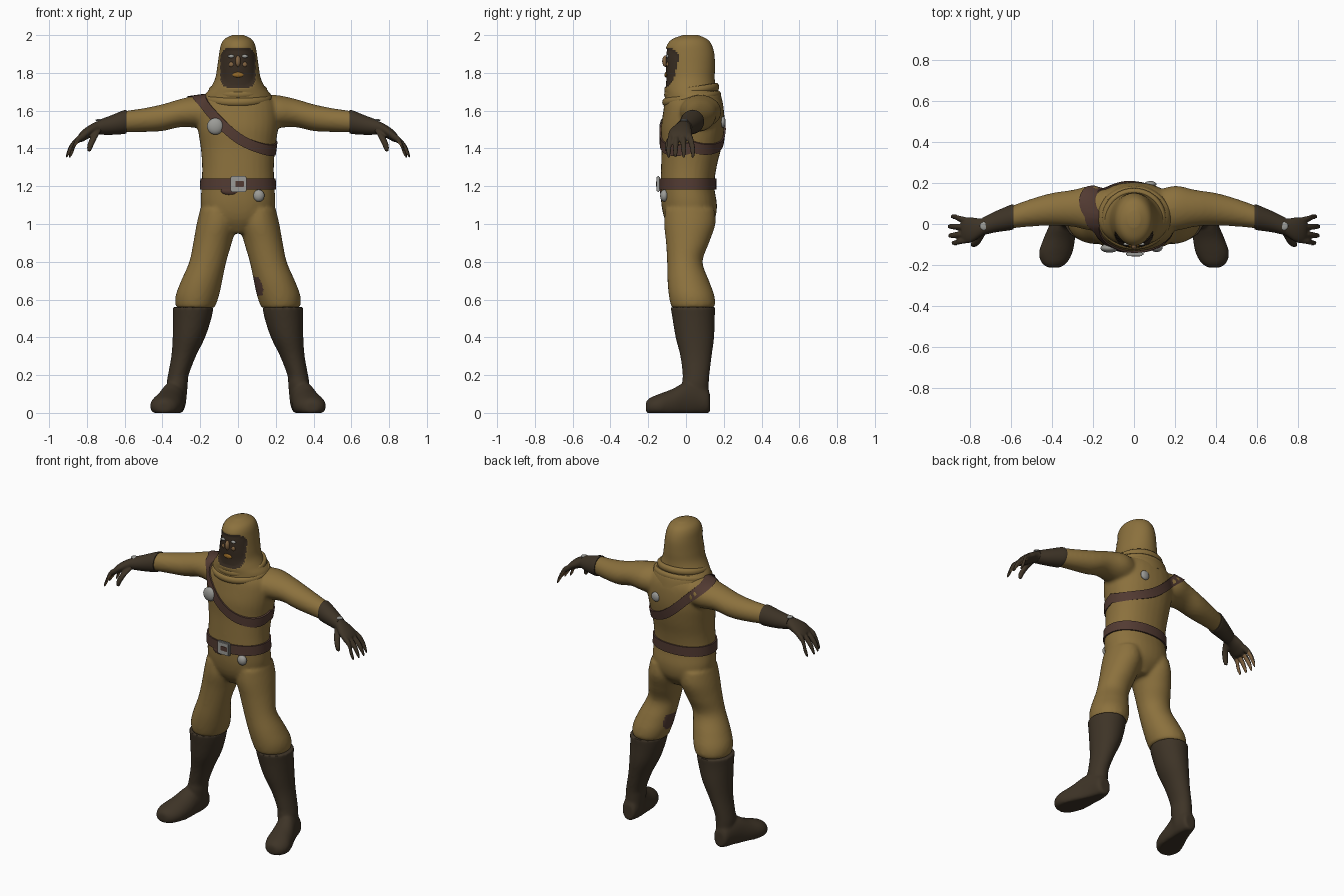
import bpy, bmesh, math
from mathutils import Vector, Matrix
from mathutils.bvhtree import BVHTree

if "Cube" in bpy.data.objects:
    bpy.data.objects.remove(bpy.data.objects["Cube"])


def material(name, *rgb):
    m = bpy.data.materials.new(name)
    m.use_nodes = True
    m.diffuse_color = (*rgb, 1)
    bsdf = next(n for n in m.node_tree.nodes if n.type == 'BSDF_PRINCIPLED')
    bsdf.inputs["Base Color"].default_value = (*rgb, 1)
    return m


OCHRE = material("ochre_cloth", 0.26, 0.165, 0.047)
LEATHER = material("dark_leather", 0.048, 0.034, 0.02)
STRAP = material("brown_strap", 0.085, 0.043, 0.032)
FACE = material("dark_face", 0.04, 0.026, 0.016)
METAL = material("grey_metal", 0.33, 0.33, 0.31)
SKIN = material("tan_skin", 0.23, 0.13, 0.055)
GOLD = material("orange_mouth", 0.3, 0.14, 0.02)


def smooth_rows(rows, steps=5):
    """Catmull-Rom interpolation of the section list."""
    rows = [Vector(r) for r in rows]
    out = []
    for i in range(len(rows) - 1):
        a, b, c, d = (rows[max(0, min(len(rows) - 1, i + k))] for k in (-1, 0, 1, 2))
        for s in range(steps):
            t = s / steps
            out.append(b + (c - a) * (t / 2) + (2 * a - 5 * b + 4 * c - d) * (t * t / 2)
                       + (3 * b - a - 3 * c + d) * (t ** 3 / 2))
    return out + [rows[-1]]


def loft(bm, rows, axis='Z', side=1, segs=32, power=1):
    """Elliptic sections (x, y, z, radius, radius) square to an axis."""
    rings = []
    for x, y, z, r1, r2 in smooth_rows(rows):
        ring = []
        for k in range(segs):
            t = math.tau * k / segs
            c = math.copysign(abs(math.cos(t)) ** power, math.cos(t)) * r1
            s = math.copysign(abs(math.sin(t)) ** power, math.sin(t)) * r2
            offset = {'Z': (c, s, 0), 'X': (0, c, s), 'Y': (c, 0, s)}[axis]
            p = Vector((x, y, z)) + Vector(offset)
            ring.append(bm.verts.new((p.x * side, p.y, max(0, p.z))))
        rings.append(ring)
    for a, b in zip(rings, rings[1:]):
        for k in range(segs):
            j = (k + 1) % segs
            bm.faces.new((a[k], a[j], b[j], b[k]))
    bm.faces.new(rings[0])
    bm.faces.new(rings[-1])


def make(name, bm, *mats, voxel=0):
    """Turn a bmesh into an object, optionally fused into one skin."""
    bmesh.ops.recalc_face_normals(bm, faces=bm.faces)
    mesh = bpy.data.meshes.new(name)
    bm.to_mesh(mesh)
    bm.free()
    ob = bpy.data.objects.new(name, mesh)
    bpy.context.collection.objects.link(ob)
    if voxel:
        rem = ob.modifiers.new("fuse", 'REMESH')
        rem.mode = 'VOXEL'
        rem.voxel_size = voxel
        soft = ob.modifiers.new("soften", 'SMOOTH')
        soft.iterations = 5
        dg = bpy.context.evaluated_depsgraph_get()
        baked = bpy.data.meshes.new_from_object(ob.evaluated_get(dg))
        ob.modifiers.clear()
        ob.data = baked
        bpy.data.meshes.remove(mesh)
        ob.data.name = name
        ob.data.materials.clear()
    for m in mats:
        ob.data.materials.append(m)
    ob.data.shade_smooth()
    ob.data.set_sharp_from_angle(angle=0.9)
    return ob


def blob(name, loc, scale, mat):
    bm = bmesh.new()
    bmesh.ops.create_uvsphere(bm, u_segments=20, v_segments=12, radius=1,
                              matrix=Matrix.LocRotScale(Vector(loc), None, Vector(scale)))
    return make(name, bm, mat)


def box(name, loc, scale, mat):
    bm = bmesh.new()
    bmesh.ops.create_cube(bm, size=1, matrix=Matrix.LocRotScale(Vector(loc), None, Vector(scale)))
    bmesh.ops.bevel(bm, geom=bm.edges[:], offset=min(scale) * 0.3, segments=2, affect='EDGES')
    return make(name, bm, mat)


# Suit: torso, arms and trouser legs fused into one cloth skin
bm = bmesh.new()
loft(bm, [(0, .015, .95, .05, .08), (0, .02, 1.02, .17, .13), (0, .017, 1.1, .197, .147),
          (0, .008, 1.2, .193, .142), (0, .015, 1.3, .19, .147), (0, .028, 1.4, .197, .158),
          (0, .035, 1.5, .212, .168), (0, .04, 1.58, .215, .163), (0, .04, 1.64, .2, .153),
          (0, .035, 1.69, .15, .135), (0, .03, 1.73, .11, .11)], power=.92)
for side in (1, -1):
    loft(bm, [(.1, .07, 1.59, .09, .09), (.2, .077, 1.595, .11, .088), (.3, .077, 1.588, .09, .075),
              (.4, .072, 1.563, .08, .071), (.5, .056, 1.55, .068, .063),
              (.6, .033, 1.542, .055, .056), (.63, .025, 1.535, .05, .05)], 'X', side)
    loft(bm, [(.11, .02, 1.08, .09, .13), (.113, .02, 1, .106, .136), (.135, .008, .9, .102, .114),
              (.16, -.006, .8, .098, .094), (.192, .012, .7, .109, .11),
              (.213, .028, .63, .115, .12), (.223, .036, .58, .109, .119),
              (.225, .036, .555, .1, .11)], side=side)
suit = make("suit", bm, OCHRE, STRAP, voxel=.011)
patch = Vector((.09, 0, .67))
for p in suit.data.polygons:
    d = p.center - patch
    p.material_index = int(d.length < .08 and d.x < .05 and abs(d.z) < .05)
skin = BVHTree.FromPolygons([v.co for v in suit.data.vertices],
                            [p.vertices[:] for p in suit.data.polygons])

# Hood with a recessed face opening
bm = bmesh.new()
loft(bm, [(0, .04, 1.62, .185, .158), (0, .037, 1.68, .176, .148), (0, .022, 1.72, .146, .137),
          (0, .02, 1.77, .121, .132), (0, .019, 1.83, .11, .134), (0, .019, 1.9, .1, .131),
          (0, .018, 1.95, .09, .117), (0, .02, 1.98, .07, .09), (0, .025, 2, .03, .04)], segs=72)
for f in bm.faces:
    c = f.calc_center_median()
    f.material_index = int(c.y < 0 and (c.x / .094) ** 4 + ((c.z - 1.828) / .107) ** 4 < 1)
for v in bm.verts:
    if all(f.material_index for f in v.link_faces):
        v.co.y += .008
make("hood", bm, OCHRE, FACE)

# Draped cowl folds around the neck
for i, (z, rx, ry) in enumerate([(1.665, .165, .14), (1.705, .14, .13)]):
    bm = bmesh.new()
    rings = []
    for k in range(48):
        t = math.tau * k / 48
        c = Vector((rx * math.cos(t), .03 + ry * math.sin(t), z + .02 * math.sin(t)))
        out = Vector((math.cos(t), math.sin(t), 0))
        rings.append([bm.verts.new(c + out * .016 * math.cos(a) + Vector((0, 0, .022 * math.sin(a))))
                      for a in (math.tau * j / 10 for j in range(10))])
    for k in range(48):
        a, b = rings[k - 1], rings[k]
        for j in range(10):
            bm.faces.new((a[j - 1], a[j], b[j], b[j - 1]))
    make(f"cowl_fold_{i + 1}", bm, OCHRE)

# Face features
blob("nose", (0, -.108, 1.862), (.014, .018, .03), SKIN)
blob("mouth", (0, -.106, 1.79), (.03, .008, .014), GOLD)
for side, word in ((1, "left"), (-1, "right")):
    blob(f"{word}_eye", (.036 * side, -.098, 1.888), (.017, .008, .009), METAL)
    blob(f"{word}_cheek", (.034 * side, -.097, 1.845), (.014, .008, .014), SKIN)


def band(name, center, u, v, width, sag=0, count=72):
    """A strap laid onto the suit by casting rays inward."""
    bm = bmesh.new()
    center, u, v = Vector(center), Vector(u).normalized(), Vector(v)
    n = u.cross(v)
    rings = []
    for k in range(count):
        t = math.tau * k / count
        out = u * math.cos(t) + v * math.sin(t)
        hits = []
        for e in (-width, width):
            start = center + n * e + out * .5 - Vector((0, 0, sag * abs(math.sin(t))))
            hits.append(skin.ray_cast(start, -out)[0] or start - out * .3)
        lo, hi = hits
        rings.append([bm.verts.new(p) for p in (lo - out * .01, lo + out * .009,
                                                hi + out * .009, hi - out * .01)])
    for k in range(count):
        a, b = rings[k - 1], rings[k]
        for j in range(4):
            bm.faces.new((a[j - 1], a[j], b[j], b[j - 1]))
    return make(name, bm, STRAP)


# Belt, buckle, shoulder strap and studs
band("belt", (0, .01, 1.212), (1, 0, 0), (0, 1, 0), .03)
band("shoulder_strap", (0, .035, 1.545), (-.83, 0, .56), (0, 1, 0), .027, sag=.09)
box("buckle", (.003, -.147, 1.212), (.085, .02, .085), METAL)
box("buckle_slot", (.008, -.156, 1.212), (.045, .006, .03), STRAP)
blob("belt_flap", (-.04, -.125, 1.175), (.05, .014, .022), STRAP)
blob("chest_stud", (-.12, -.118, 1.517), (.044, .022, .044), METAL)
blob("belt_stud", (.11, -.115, 1.15), (.03, .022, .032), METAL)
blob("back_stud", (.08, .195, 1.54), (.03, .015, .03), METAL)

for side, word in ((1, "left"), (-1, "right")):
    # Boot: shaft and foot fused
    bm = bmesh.new()
    loft(bm, [(.325, .055, .05, .05, .065), (.322, .05, .15, .056, .071), (.316, .053, .2, .055, .071),
              (.288, .053, .3, .065, .083), (.26, .047, .4, .086, .102),
              (.243, .04, .5, .102, .112), (.238, .037, .56, .109, .119)], side=side)
    loft(bm, [(.325, .127, .05, .03, .045), (.328, .115, .06, .046, .065), (.333, .06, .07, .058, .09),
              (.347, 0, .065, .065, .1), (.365, -.07, .045, .077, .083), (.383, -.14, .037, .082, .064),
              (.39, -.19, .032, .062, .048), (.392, -.213, .03, .03, .028)], 'Y', side)
    make(f"{word}_boot", bm, LEATHER, voxel=.009)

    # Glove cuff with a small wrist stud
    bm = bmesh.new()
    loft(bm, [(.59, .035, 1.542, .061, .062), (.61, .03, 1.538, .061, .062),
              (.68, .01, 1.522, .051, .05), (.74, -.012, 1.512, .043, .038)], 'X', side)
    make(f"{word}_cuff", bm, LEATHER)
    blob(f"{word}_wrist_stud", (.735 * side, -.01, 1.55), (.02, .02, .006), METAL)

    # Hand: palm, four fingers and thumb fused
    bm = bmesh.new()
    loft(bm, [(.68, .01, 1.52, .042, .04), (.74, -.014, 1.51, .042, .036), (.79, -.028, 1.487, .06, .034),
              (.825, -.032, 1.465, .062, .03), (.845, -.032, 1.452, .05, .02)], 'X', side)
    for y, fan, reach in ((.016, .02, .895), (-.016, .004, .91), (-.048, -.008, .908), (-.078, -.014, .892)):
        loft(bm, [(.81, y, 1.472, .015, .02), (.855, y + fan * .5, 1.44, .015, .021),
                  (reach - .018, y + fan, 1.395, .014, .022), (reach, y + fan, 1.358, .009, .012)],
             'X', side, 14)
    loft(bm, [(.745, -.04, 1.495, .022, .02), (.765, -.08, 1.455, .019, .018),
              (.782, -.098, 1.415, .017, .015), (.788, -.1, 1.385, .01, .01)], 'Z', side, 14)
    hand = make(f"{word}_hand", bm, LEATHER, SKIN, voxel=.005)
    for p in hand.data.polygons:
        p.material_index = int(abs(p.center.x) > .845 and p.normal.z < -.25)
